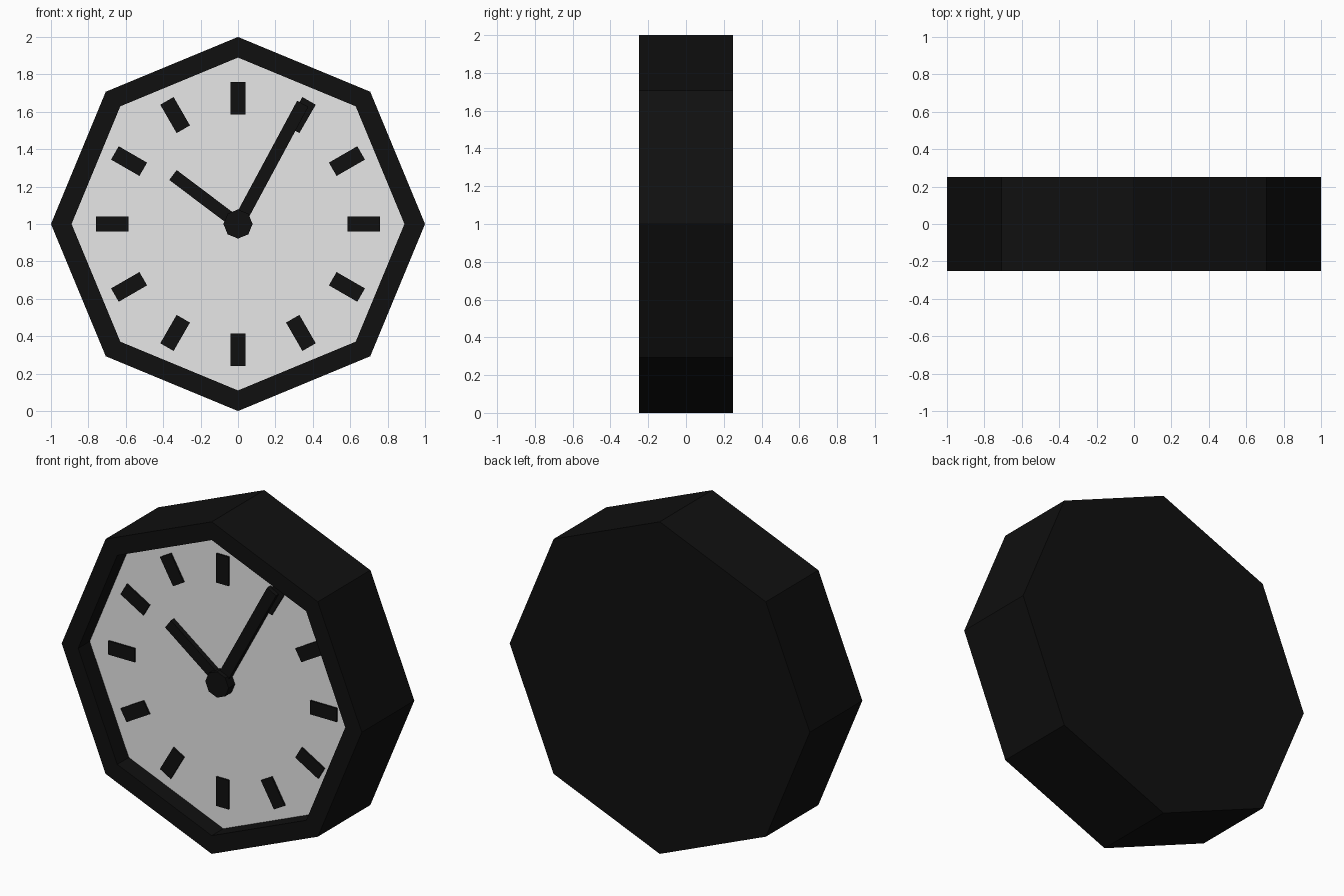
import bpy, bmesh, math
from mathutils import Matrix, Vector

if "Cube" in bpy.data.objects:
    bpy.data.objects.remove(bpy.data.objects["Cube"])

CENTRE = Vector((0, 0, 1))
FACE_Y = -0.14          # plane of the recessed dial


def material(name, value):
    m = bpy.data.materials.new(name)
    m.diffuse_color = (value, value, value, 1)
    m.use_nodes = True
    m.node_tree.nodes["Principled BSDF"].inputs["Base Color"].default_value = m.diffuse_color
    return m


black = material("black", 0.005)
pale = material("light grey", 0.8)


def finish(name, bm, *mats):
    bmesh.ops.recalc_face_normals(bm, faces=bm.faces)
    me = bpy.data.meshes.new(name)
    bm.to_mesh(me)
    bm.free()
    for m in mats:
        me.materials.append(m)
    ob = bpy.data.objects.new(name, me)
    ob.location = CENTRE
    bpy.context.collection.objects.link(ob)
    return ob


def ring(bm, radius, y, n=8):
    return [bm.verts.new((radius * math.cos(math.tau * i / n), y,
                          radius * math.sin(math.tau * i / n))) for i in range(n)]


def bridge(bm, a, b):
    for i in range(len(a)):
        j = (i + 1) % len(a)
        bm.faces.new((a[i], a[j], b[j], b[i]))


# Octagonal case with a recessed opening and a pale dial at its floor
bm = bmesh.new()
rings = [ring(bm, r, y) for r, y in
         ((1, 0.25), (1, -0.25), (0.89, -0.25), (0.89, FACE_Y))]
for a, b in zip(rings, rings[1:]):
    bridge(bm, a, b)
bm.faces.new(rings[0])
bm.faces.new(rings[-1]).material_index = 1
finish("clock_case", bm, black, pale)


# Bar lying on the dial, pointing outward at a clockwise angle from twelve
def bar(name, degrees, start, end, width, back, front):
    bm = bmesh.new()
    bmesh.ops.create_cube(bm, size=1)
    bmesh.ops.scale(bm, vec=(width, back - front, end - start), verts=bm.verts)
    bmesh.ops.translate(bm, vec=(0, (back + front) / 2, (start + end) / 2), verts=bm.verts)
    bmesh.ops.rotate(bm, cent=(0, 0, 0), verts=bm.verts,
                     matrix=Matrix.Rotation(math.radians(degrees), 3, 'Y'))
    return finish(name, bm, black)


# Twelve hour marks
for h in range(12):
    bar(f"hour_mark_{h + 1}", 30 * (h + 1), 0.585, 0.76, 0.082, FACE_Y + 0.01, FACE_Y - 0.01)

# Hands
bar("minute_hand", 28.3, 0, 0.73, 0.068, FACE_Y + 0.01, FACE_Y - 0.035)
bar("hour_hand", -53, 0, 0.435, 0.066, FACE_Y + 0.01, FACE_Y - 0.03)

# Central hub
bm = bmesh.new()
back, front = ring(bm, 0.078, FACE_Y + 0.01), ring(bm, 0.078, FACE_Y - 0.06)
bridge(bm, back, front)
bm.faces.new(back)
bm.faces.new(front)
finish("hub", bm, black)
